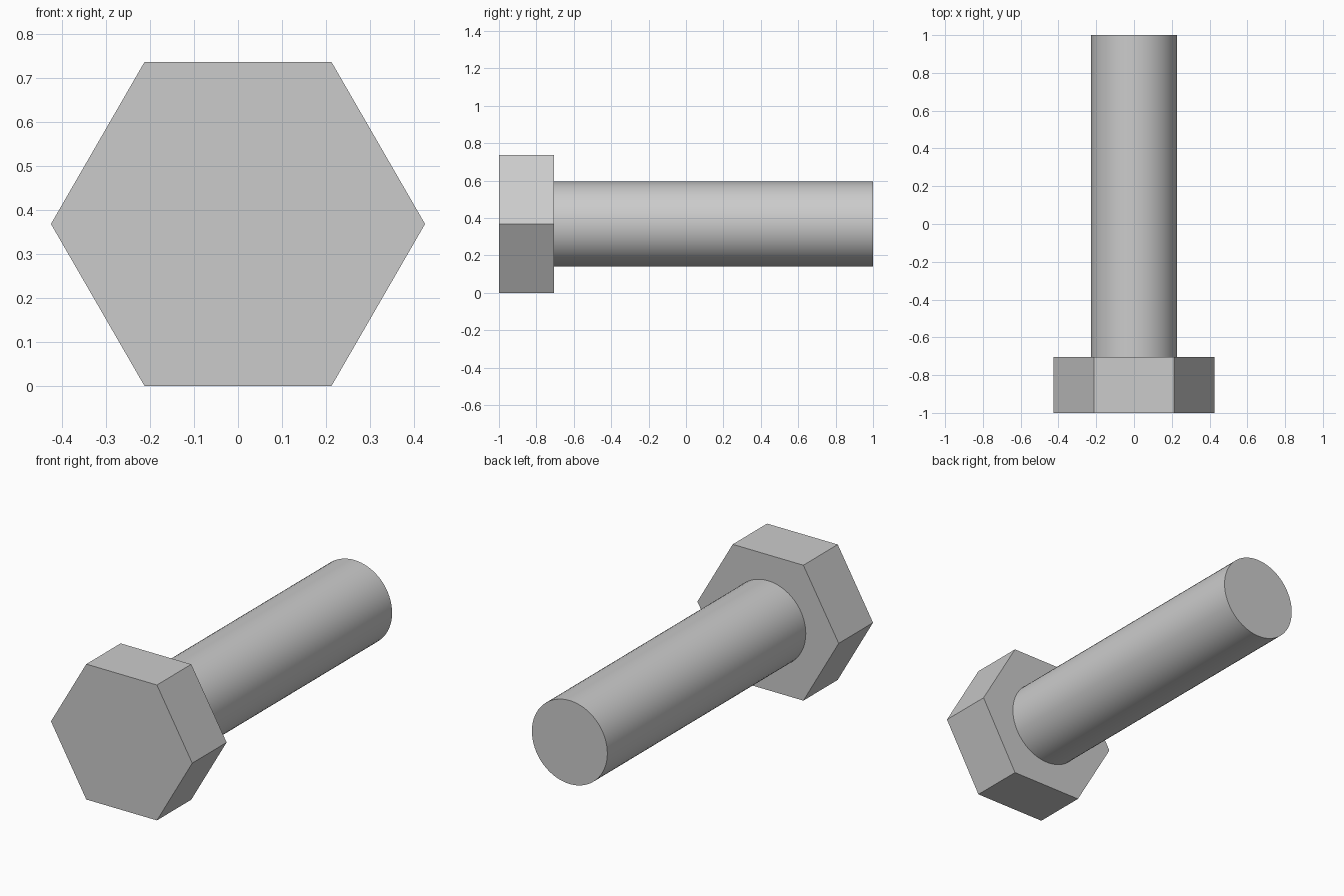
import bpy
from math import pi, radians, sqrt

cube = bpy.data.objects.get("Cube")
if cube:
    bpy.data.objects.remove(cube, do_unlink=True)

# Single plain steel colour
steel = bpy.data.materials.new("steel_grey")
steel.use_nodes = True
colour = (0.6, 0.6, 0.6, 1)
steel.diffuse_color = colour
steel.node_tree.nodes["Principled BSDF"].inputs["Base Color"].default_value = colour

HEAD_RADIUS = 0.425
AXIS_Z = HEAD_RADIUS * sqrt(3) / 2   # the head rests on one flat
HEAD_BACK = -0.705


def rod(name, sides, radius, y_start, y_end, turn=0):
    """Prism lying along y between two y positions."""
    bpy.ops.mesh.primitive_cylinder_add(
        vertices=sides, radius=radius, depth=y_end - y_start,
        location=(0, (y_start + y_end) / 2, AXIS_Z),
        rotation=(pi / 2, turn, 0))
    part = bpy.context.object
    part.name = name
    part.data.materials.append(steel)
    return part


# Hexagonal head with corners pointing left and right
rod("hex_head", 6, HEAD_RADIUS, -1, HEAD_BACK, turn=pi / 6)

# Smooth round shank
rod("shank", 64, 0.227, HEAD_BACK, 1)
bpy.ops.object.shade_smooth_by_angle(angle=radians(30))
